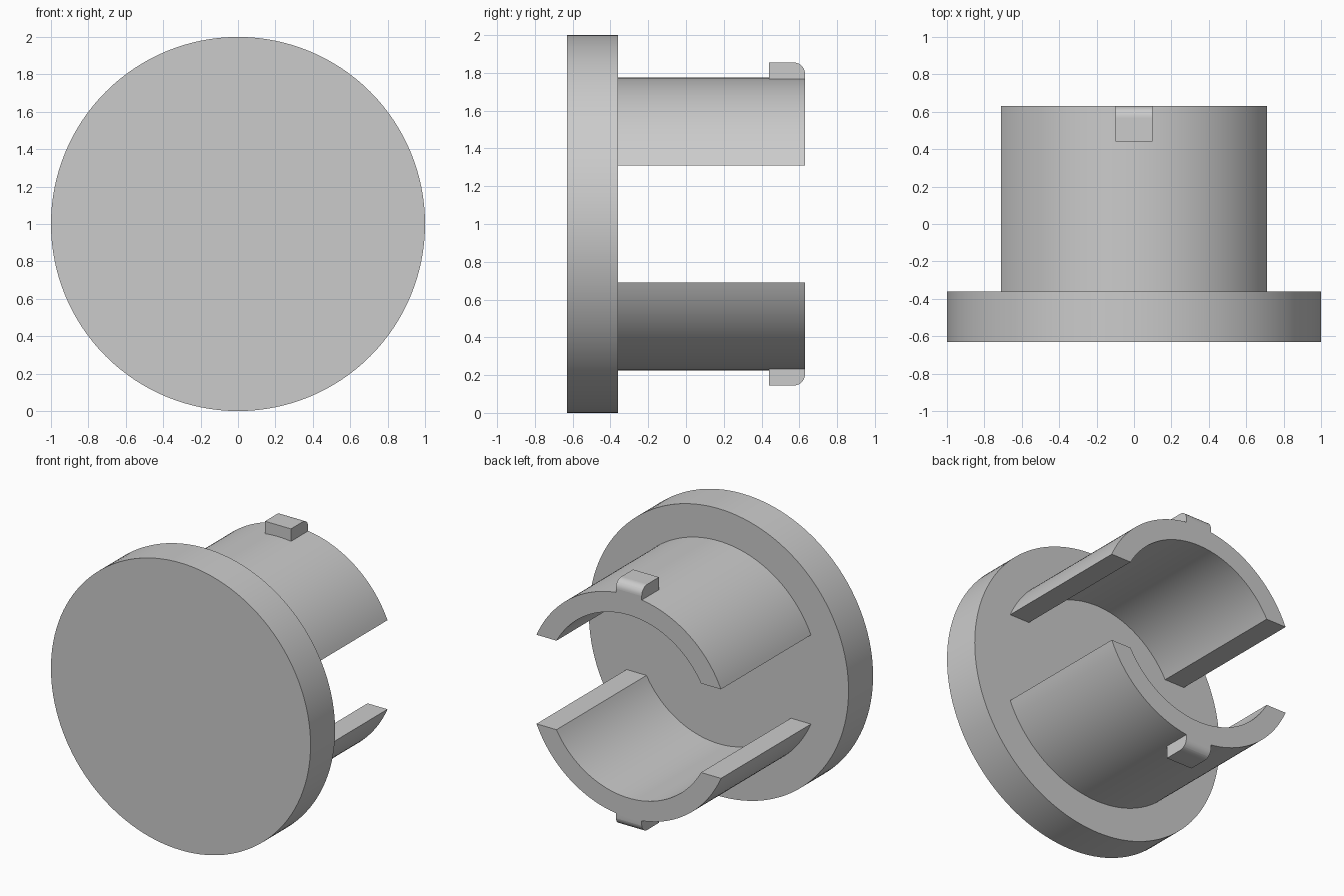
import bpy
import bmesh
from math import asin, cos, sin, pi, radians

cube = bpy.data.objects.get("Cube")
if cube:
    bpy.data.objects.remove(cube)

grey = bpy.data.materials.new("plain grey")
grey.use_nodes = True
grey.diffuse_color = (0.6, 0.6, 0.6, 1)
grey.node_tree.nodes["Principled BSDF"].inputs["Base Color"].default_value = grey.diffuse_color

FRONT, PLATE_BACK, BACK = -0.63, -0.36, 0.63
OUTER, INNER, CUT = 0.775, 0.637, 0.31
CENTRE = 1.0


def extrude(name, outline, offset):
    """Solid made by sweeping a closed 3D outline along an offset."""
    bm = bmesh.new()
    face = bm.faces.new([bm.verts.new(p) for p in outline])
    swept = bmesh.ops.extrude_face_region(bm, geom=[face])["geom"]
    moved = [v for v in swept if isinstance(v, bmesh.types.BMVert)]
    bmesh.ops.translate(bm, verts=moved, vec=offset)
    bmesh.ops.recalc_face_normals(bm, faces=bm.faces)
    mesh = bpy.data.meshes.new(name)
    bm.to_mesh(mesh)
    bm.free()
    mesh.materials.append(grey)
    obj = bpy.data.objects.new(name, mesh)
    bpy.context.collection.objects.link(obj)
    return obj


def arc(radius, start, end, steps):
    angles = [start + (end - start) * i / steps for i in range(steps + 1)]
    return [(radius * cos(a), radius * sin(a)) for a in angles]


def smooth(obj):
    bpy.ops.object.select_all(action="DESELECT")
    obj.select_set(True)
    bpy.context.view_layer.objects.active = obj
    bpy.ops.object.shade_smooth_by_angle(angle=radians(30))


# Round face plate
rim = arc(1.0, 0, 2 * pi, 128)[:-1]
plate = extrude("face_plate", [(x, FRONT, CENTRE + z) for x, z in rim],
                (0, PLATE_BACK - FRONT, 0))
smooth(plate)

# Curved prongs, cut level at their ends, each with a rounded snap tab
for name, side in (("upper", 1), ("lower", -1)):
    a, b = asin(CUT / OUTER), asin(CUT / INNER)
    section = arc(OUTER, a, pi - a, 64) + arc(INNER, pi - b, b, 64)
    prong = extrude(name + "_prong",
                    [(x, PLATE_BACK, CENTRE + side * z) for x, z in section],
                    (0, BACK - PLATE_BACK, 0))

    corner = [(BACK - 0.06 + y, 0.795 + z) for y, z in arc(0.06, 0, pi / 2, 10)]
    profile = [(0.44, 0.70), (BACK, 0.70)] + corner + [(0.44, 0.855)]
    tab = extrude(name + "_tab_helper",
                  [(-0.1, y, CENTRE + side * z) for y, z in profile],
                  (0.2, 0, 0))
    tab.hide_render = True

    # Fuse the tab into the prong
    union = prong.modifiers.new("tab", "BOOLEAN")
    union.operation = "UNION"
    union.solver = "EXACT"
    union.object = tab
    smooth(prong)
    bpy.ops.object.modifier_move_to_index(modifier="tab", index=0)
    bpy.ops.object.modifier_apply(modifier="tab")
    bpy.data.objects.remove(tab)
    smooth(prong)
